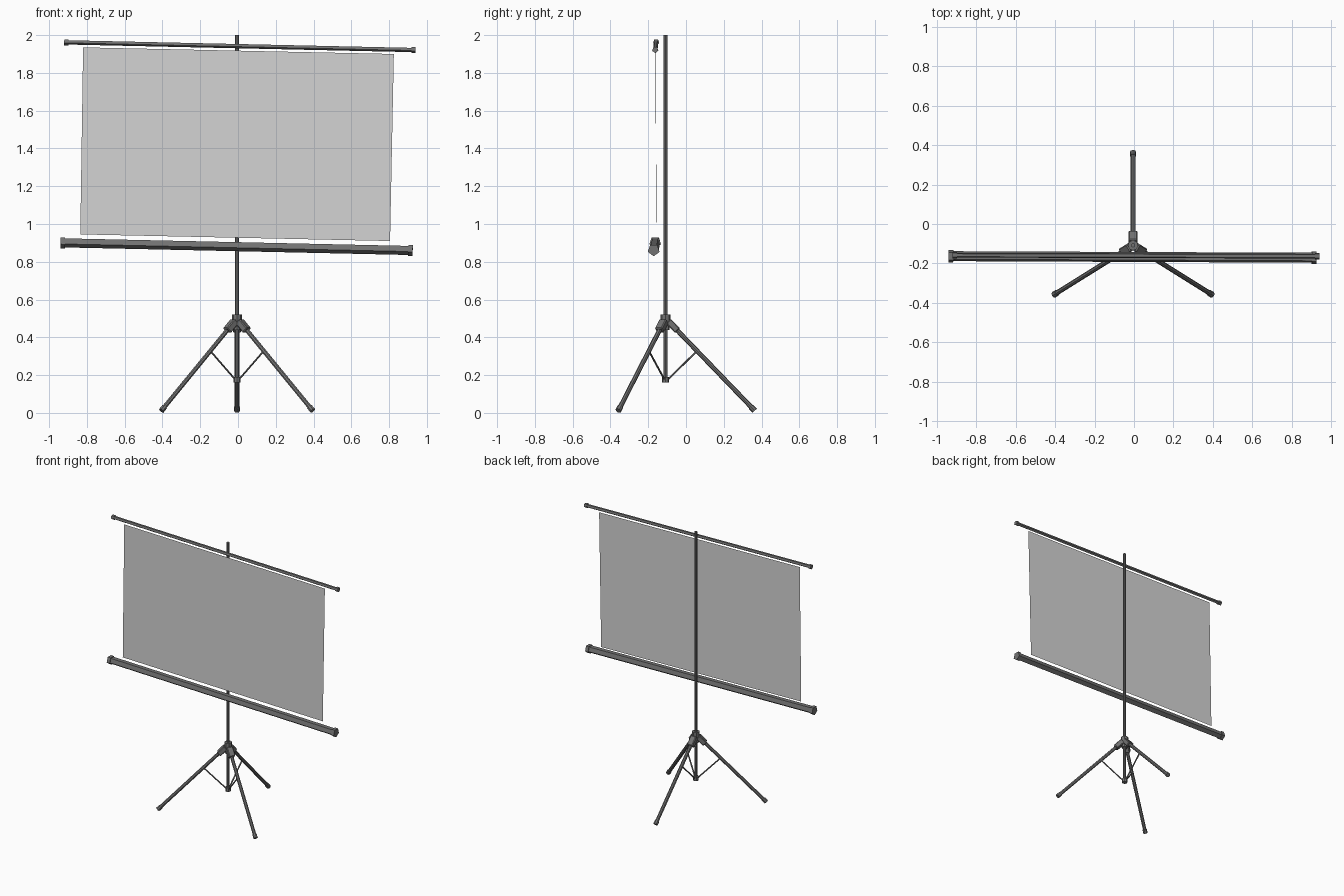
import bpy
import bmesh
from math import sin, cos, radians
from mathutils import Vector, Matrix

cube = bpy.data.objects.get("Cube")
if cube:
    bpy.data.objects.remove(cube, do_unlink=True)


def material(name, value):
    mat = bpy.data.materials.new(name)
    mat.use_nodes = True
    colour = (value, value, value, 1)
    mat.diffuse_color = colour
    mat.node_tree.nodes["Principled BSDF"].inputs["Base Color"].default_value = colour
    return mat


METAL = material("dark grey metal", 0.17)
FABRIC = material("pale grey fabric", 0.66)


def finish(bm, name, mat):
    mesh = bpy.data.meshes.new(name)
    bm.to_mesh(mesh)
    bm.free()
    mesh.materials.append(mat)
    obj = bpy.data.objects.new(name, mesh)
    bpy.context.collection.objects.link(obj)
    return obj


def frame(a, b):
    """Matrix at the middle of a-b: local z along the line, local y downward."""
    z = (b - a).normalized()
    ref = Vector((0, 0, -1)) if abs(z.z) < 0.95 else Vector((0, -1, 0))
    y = (ref - z * ref.dot(z)).normalized()
    rot = Matrix((y.cross(z), y, z)).transposed().to_4x4()
    return Matrix.Translation((a + b) / 2) @ rot


def tube(name, a, b, r, sides=8, r2=None):
    a, b = Vector(a), Vector(b)
    bm = bmesh.new()
    bmesh.ops.create_cone(bm, cap_ends=True, segments=sides, radius1=r,
                          radius2=r if r2 is None else r2,
                          depth=(b - a).length, matrix=frame(a, b))
    return finish(bm, name, METAL)


def block(name, a, b, width, height):
    a, b = Vector(a), Vector(b)
    bm = bmesh.new()
    size = Matrix.Diagonal((width, height, (b - a).length, 1))
    bmesh.ops.create_cube(bm, size=1, matrix=frame(a, b) @ size)
    bmesh.ops.bevel(bm, geom=bm.edges[:], offset=0.005, segments=1, affect='EDGES')
    return finish(bm, name, METAL)


def capped_bar(name, a, b, r, cap_r, cap_len):
    """Five-sided bar, flat on top, with a thicker cap at each end."""
    a, b = Vector(a), Vector(b)
    step = (b - a).normalized() * cap_len
    tube(name, a + step / 2, b - step / 2, r, 5)
    tube(name + "_right_cap", a, a + step, cap_r, 5)
    tube(name + "_left_cap", b - step, b, cap_r, 5)


# Centre pole
PX, PY = -0.005, -0.108
tube("centre_pole", (PX, PY, 0.17), (PX, PY, 2.0), 0.0105)
tube("pole_bottom_collar", (PX, PY, 0.16), (PX, PY, 0.19), 0.019)
tube("hub_collar", (PX, PY, 0.475), (PX, PY, 0.522), 0.026)
tube("hub_core", (PX, PY, 0.44), (PX, PY, 0.48), 0.02)

# Tripod legs, brackets, feet and braces
for side, degrees in (("back", 90), ("left", -32), ("right", 212)):
    out = Vector((cos(radians(degrees)), sin(radians(degrees)), 0))

    def at(radius, z):
        return Vector((PX, PY, z)) + out * radius

    top, foot = at(0.025, 0.475), at(0.468, 0.016)
    along = (foot - top).normalized()
    tube(side + "_leg", top, foot, 0.0125)
    block(side + "_leg_bracket", top - along * 0.015, top + along * 0.055, 0.045, 0.036)
    tube(side + "_foot", foot - along * 0.022, foot + along * 0.006, 0.016)
    tube(side + "_brace", at(0.01, 0.175), top.lerp(foot, 0.32), 0.005, 6)

# Top bar and roller case, both leaning slightly
capped_bar("top_bar", (-0.92, -0.158, 1.963), (0.94, -0.163, 1.922), 0.0125, 0.017, 0.022)
capped_bar("roller_case", (-0.94, -0.163, 0.903), (0.925, -0.171, 0.862), 0.0265, 0.0325, 0.024)

# Projection sheet
bm = bmesh.new()
corners = [(-0.835, -0.156, 0.945), (0.805, -0.157, 0.91),
           (0.825, -0.162, 1.9), (-0.82, -0.16, 1.935)]
bm.faces.new([bm.verts.new(c) for c in corners])
finish(bm, "projection_sheet", FABRIC)
